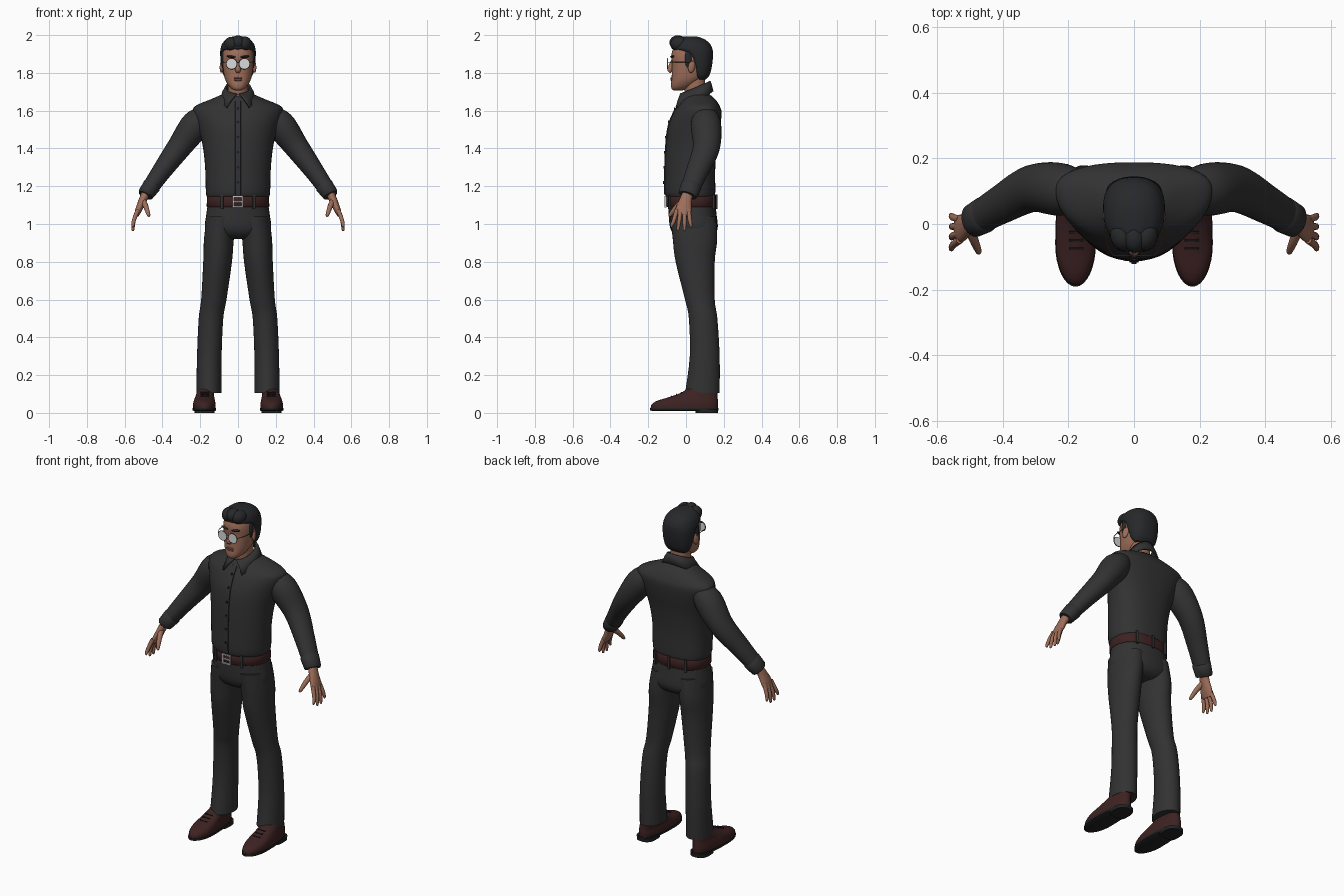
import bpy, bmesh, math
from mathutils import Vector, Matrix


def material(name, r, g, b):
    m = bpy.data.materials.new(name)
    m.diffuse_color = (r, g, b, 1)
    return m


CLOTH = material("charcoal cloth", .032, .032, .032)
HAIR = material("black hair", .02, .021, .023)
SKIN = material("skin", .34, .155, .10)
LIP = material("lip", .25, .095, .07)
LEATHER = material("oxblood leather", .048, .016, .016)
SOLE = material("rubber sole", .017, .016, .016)
METAL = material("silver metal", .55, .55, .55)
LENS = material("pale lens", .68, .72, .72)
FRAME = material("bronze frame", .13, .06, .03)
BUTTON = material("black button", .012, .012, .012)


def finish(name, bm, mat, angle=40):
    bmesh.ops.recalc_face_normals(bm, faces=bm.faces)
    me = bpy.data.meshes.new(name)
    bm.to_mesh(me)
    bm.free()
    me.materials.append(mat)
    for p in me.polygons:
        p.use_smooth = True
    me.set_sharp_from_angle(angle=math.radians(angle))
    ob = bpy.data.objects.new(name, me)
    bpy.context.collection.objects.link(ob)
    return ob


def smooth_rows(rows, sub):
    """Catmull-Rom resampling of parameter rows."""
    out = []
    for i in range(len(rows) - 1):
        p0, p1, p2 = rows[max(i - 1, 0)], rows[i], rows[i + 1]
        p3 = rows[min(i + 2, len(rows) - 1)]
        for k in range(sub):
            t = k / sub
            out.append([.5 * (2 * b + (c - a) * t + (2 * a - 5 * b + 4 * c - d) * t * t
                              + (3 * b - a - 3 * c + d) * t ** 3)
                        for a, b, c, d in zip(p0, p1, p2, p3)])
    out.append(list(rows[-1]))
    return out


def skin_rings(name, rings, mat):
    bm = bmesh.new()
    vs = [[bm.verts.new(p) for p in r] for r in rings]
    n = len(vs[0])
    for a, b in zip(vs, vs[1:]):
        for i in range(n):
            bm.faces.new((a[i], a[(i + 1) % n], b[(i + 1) % n], b[i]))
    bm.faces.new(vs[0])
    bm.faces.new(vs[-1])
    return finish(name, bm, mat, 50)


def loft(name, rows, mat, side=1, sub=4, n=32, ef=2.0, eb=2.4):
    """Horizontal rings: z, centre x, half width, front y, widest y, back y."""
    rings = []
    for z, cx, hx, yf, yc, yb in smooth_rows(rows, sub):
        ring = []
        for i in range(n):
            c, s = math.cos(2 * math.pi * i / n), math.sin(2 * math.pi * i / n)
            e = 2 / (ef if s < 0 else eb)
            x = hx * math.copysign(abs(c) ** e, c)
            y = yc + abs(s) ** e * ((yf - yc) if s < 0 else (yb - yc))
            ring.append((side * (cx + x), y, z))
        rings.append(ring)
    return skin_rings(name, rings, mat)


def tube(name, rows, mat, side=1, sub=3, n=16):
    """Path rows: x, y, z, radius along y, radius across."""
    pts = smooth_rows(rows, sub)
    rings = []
    for i, p in enumerate(pts):
        t = (Vector(pts[min(i + 1, len(pts) - 1)][:3]) - Vector(pts[max(i - 1, 0)][:3])).normalized()
        a = Vector((0, 1, 0)) if abs(t.y) < .9 else Vector((0, 0, 1))
        a = (a - t * a.dot(t)).normalized()
        b = t.cross(a)
        ring = []
        for k in range(n):
            q = 2 * math.pi * k / n
            v = Vector(p[:3]) + a * math.cos(q) * p[3] + b * math.sin(q) * p[4]
            ring.append((side * v.x, v.y, v.z))
        rings.append(ring)
    return skin_rings(name, rings, mat)


def ball(name, loc, size, mat, rot=(0, 0, 0)):
    bm = bmesh.new()
    bmesh.ops.create_uvsphere(bm, u_segments=20, v_segments=12, radius=1)
    ob = finish(name, bm, mat)
    ob.location, ob.scale, ob.rotation_euler = loc, size, rot
    return ob


def box(name, loc, size, mat, rot=(0, 0, 0)):
    bm = bmesh.new()
    bmesh.ops.create_cube(bm, size=1, matrix=Matrix.Diagonal((*size, 1)))
    ob = finish(name, bm, mat)
    ob.location, ob.rotation_euler = loc, rot
    return ob


def disc(name, loc, r, depth, mat):
    bm = bmesh.new()
    bmesh.ops.create_cone(bm, cap_ends=True, segments=20, radius1=r, radius2=r, depth=depth)
    ob = finish(name, bm, mat)
    ob.location, ob.rotation_euler = loc, (math.pi / 2, 0, 0)
    return ob


# Shirt body
torso = [(1.14, 0, .162, -.10, .03, .15), (1.17, 0, .17, -.113, .03, .155),
         (1.3, 0, .174, -.111, .03, .155), (1.42, 0, .188, -.106, .05, .165),
         (1.52, 0, .215, -.093, .08, .182), (1.59, 0, .238, -.066, .10, .188),
         (1.625, 0, .225, -.045, .10, .178), (1.66, 0, .145, -.022, .09, .155),
         (1.69, 0, .075, .005, .07, .12)]
loft("shirt_body", torso, CLOTH, n=40)

# Button placket following the chest
bm = bmesh.new()
prev = None
curve = [r for r in smooth_rows(torso, 4) if 1.15 < r[0] < 1.66]
for r in curve:
    cur = [bm.verts.new((x, r[3] - d, r[0])) for x, d in ((-.015, -.004), (-.014, .004), (.014, .004), (.015, -.004))]
    if prev:
        for i in range(3):
            bm.faces.new((prev[i], prev[i + 1], cur[i + 1], cur[i]))
    prev = cur
finish("button_placket", bm, CLOTH, 30)
for z in (1.22, 1.30, 1.38, 1.46, 1.54, 1.61):
    y = min(curve, key=lambda r: abs(r[0] - z))[3]
    disc("shirt_button", (0, y - .005, z), .007, .006, BUTTON)

# Folded collar with front points
bm = bmesh.new()
rows = []
for i in range(41):
    u = abs(i / 20 - 1)
    sgn = -1 if i < 20 else 1
    t, tb = math.pi - (math.pi - .08) * u, math.pi - (math.pi - .72) * u
    f, fb = (1 + math.cos(t)) / 2, (1 + math.cos(tb)) / 2
    zt = 1.757 - .068 * f
    top = (sgn * .063 * math.sin(t), .055 - (.07 + .012 * f) * math.cos(t), zt)
    low = (sgn * .092 * math.sin(tb), .055 - (.085 + .065 * fb) * math.cos(tb), zt - .055 - .018 * u ** 8)
    mid = tuple(.5 * (a + b) * k for a, b, k in zip(top, low, (1.05, 1, 1.002)))
    rows.append([bm.verts.new(p) for p in (top, mid, low)])
for a, b in zip(rows, rows[1:]):
    for k in range(2):
        bm.faces.new((a[k], a[k + 1], b[k + 1], b[k]))
mod = finish("collar", bm, CLOTH, 50).modifiers.new("thickness", "SOLIDIFY")
mod.thickness, mod.offset = .01, 0

# Trouser hips and belt
loft("trouser_hips", [(1.13, 0, .156, -.094, .03, .152), (1.05, 0, .168, -.092, .03, .162),
                      (.98, 0, .175, -.084, .03, .168), (.94, 0, .145, -.06, .05, .15),
                      (.92, 0, .09, -.02, .06, .12)], CLOTH)
loft("belt", [(1.09, 0, .163, -.1, .03, .157), (1.093, 0, .166, -.103, .03, .16),
              (1.145, 0, .164, -.105, .03, .16), (1.15, 0, .16, -.1, .03, .156)], LEATHER, sub=1, n=40)
for x, y, rz in ((.085, -.087, .35), (-.085, -.087, -.35), (0, .161, 0), (.1, .148, -.3), (-.1, .148, .3)):
    box("belt_loop", (x, y, 1.118), (.014, .012, .075), CLOTH, (0, 0, rz))
for x, z, w, h in ((-.025, 1.117, .009, .06), (.022, 1.117, .007, .06), (0, 1.143, .05, .008),
                   (0, 1.091, .05, .008), (0, 1.117, .045, .007)):
    box("buckle_bar", (x, -.108, z), (w, .01, h), METAL)

for s in (-1, 1):
    # Legs
    loft("trouser_leg", [(1.04, .085, .08, -.083, .03, .158), (.92, .101, .079, -.07, .04, .165),
                         (.8, .108, .076, -.055, .05, .152), (.6, .128, .067, -.005, .07, .152),
                         (.5, .143, .065, .015, .09, .166), (.3, .152, .065, .02, .10, .178),
                         (.105, .154, .066, -.005, .09, .178)], CLOTH, s, eb=2)
    # Shoes
    loft("shoe_upper", [(.022, .178, .059, -.187, -.06, .168), (.045, .178, .06, -.182, -.06, .17),
                        (.065, .178, .056, -.15, -.05, .169), (.085, .176, .05, -.085, .0, .167),
                        (.11, .172, .046, -.02, .06, .165), (.14, .165, .042, .02, .09, .16)], LEATHER, s)
    loft("shoe_sole", [(.01, .178, .057, -.18, -.06, .166), (.014, .178, .062, -.191, -.06, .172),
                       (.026, .178, .062, -.191, -.06, .172)], SOLE, s, sub=1)
    loft("shoe_heel", [(0, .178, .053, .05, .11, .17), (.02, .178, .054, .05, .11, .171)], SOLE, s, sub=1, ef=5)
    for k in range(3):
        box("shoe_lace", (s * .176, -.075 + .025 * k, .088 + .010 * k), (.045, .006, .006), SOLE, (.4, 0, 0))

    # Sleeves and cuffs
    tube("sleeve", [(.15, .10, 1.595, .05, .04), (.22, .105, 1.53, .08, .077), (.31, .108, 1.408, .072, .065),
                    (.40, .062, 1.285, .06, .052), (.48, .015, 1.17, .05, .042)], CLOTH, s, 5, 24)
    tube("cuff", [(.452, .03, 1.208, .051, .044), (.456, .028, 1.203, .056, .048),
                  (.49, .01, 1.156, .052, .042), (.493, .008, 1.151, .046, .036)], CLOTH, s, 1, 24)

    # Hands
    tube("palm", [(.484, .012, 1.17, .028, .024), (.505, -.002, 1.125, .033, .021),
                  (.526, -.013, 1.075, .043, .018), (.538, -.017, 1.045, .038, .012)], SKIN, s)
    for k, zt in enumerate((.982, .963, .962, .982)):
        y0, y1 = -.049 + .021 * k, -.076 + .034 * k
        tube("finger", [(.53, y0, 1.075, .011, .012), (.551, .45 * y0 + .55 * y1, 1.02, .011, .011),
                        (.556, y1, zt + .01, .008, .008), (.556, y1, zt, .003, .003)], SKIN, s, 3, 10)
    tube("thumb", [(.502, -.01, 1.125, .018, .016), (.487, -.05, 1.09, .014, .014),
                   (.474, -.082, 1.05, .010, .010), (.471, -.09, 1.04, .004, .004)], SKIN, s, 3, 10)

    # Ears, brows, sideburns
    ball("ear", (s * .086, .03, 1.832), (.010, .019, .032), SKIN, (-.2, 0, s * .3))
    ball("eyebrow", (s * .037, -.073, 1.886), (.026, .009, .006), HAIR, (0, s * -.1, s * .25))
    ball("sideburn", (s * .080, .012, 1.875), (.010, .018, .05), HAIR)

    # Spectacles
    disc("lens", (s * .034, -.097, 1.848), .027, .005, LENS)
    bpy.ops.mesh.primitive_torus_add(major_segments=24, minor_segments=6, major_radius=.0275, minor_radius=.0025,
                                     location=(s * .034, -.097, 1.848), rotation=(math.pi / 2, 0, 0))
    rim = bpy.context.object
    rim.name = "lens_rim"
    rim.data.materials.append(FRAME)
    bpy.ops.object.shade_smooth()
    tube("temple_arm", [(.062, -.096, 1.856, .002, .002), (.083, -.06, 1.858, .002, .002),
                        (.091, .035, 1.858, .002, .002)], FRAME, s, 3, 6)
tube("spectacle_bridge", [(-.008, -.097, 1.853, .002, .002), (0, -.1, 1.857, .002, .002),
                          (.008, -.097, 1.853, .002, .002)], FRAME, 1, 3, 6)

# Neck and head
loft("neck", [(1.64, 0, .056, -.005, .06, .115), (1.70, 0, .053, -.008, .05, .105),
              (1.78, 0, .055, -.015, .04, .10)], SKIN)
loft("head", [(1.708, 0, .018, -.066, -.045, -.015), (1.716, 0, .034, -.076, -.035, .005),
              (1.735, 0, .052, -.080, -.015, .04), (1.765, 0, .068, -.077, .005, .08),
              (1.80, 0, .076, -.075, .015, .105), (1.85, 0, .081, -.074, .02, .125),
              (1.90, 0, .083, -.077, .03, .13), (1.95, 0, .07, -.055, .03, .11),
              (1.975, 0, .03, -.01, .03, .06)], SKIN, ef=2.3)
tube("nose", [(0, -.072, 1.868, .006, .008), (0, -.08, 1.84, .011, .009),
              (0, -.085, 1.815, .013, .015), (0, -.078, 1.803, .006, .009)], SKIN)
for z, h in ((1.772, .005), (1.763, .006)):
    ball("lip", (0, -.076, z), (.024, .007, h), LIP)

# Hair: back shell rising to a swept front
loft("hair", [(1.765, 0, .06, .06, .08, .105), (1.79, 0, .078, .048, .07, .125),
              (1.84, 0, .090, .042, .06, .138), (1.89, 0, .094, .01, .05, .143),
              (1.915, 0, .094, -.045, .04, .142), (1.93, 0, .092, -.076, .03, .139),
              (1.955, 0, .083, -.076, .025, .126), (1.978, 0, .062, -.06, .02, .098),
              (1.992, 0, .03, -.03, .02, .06)], HAIR, sub=5, n=36)
for x, y, z, rz in ((-.036, -.038, 1.952, .3), (.0, -.043, 1.96, .1), (.036, -.038, 1.954, -.3)):
    ball("front_hair_lock", (x, y, z), (.036, .045, .039), HAIR, (0, 0, rz))
